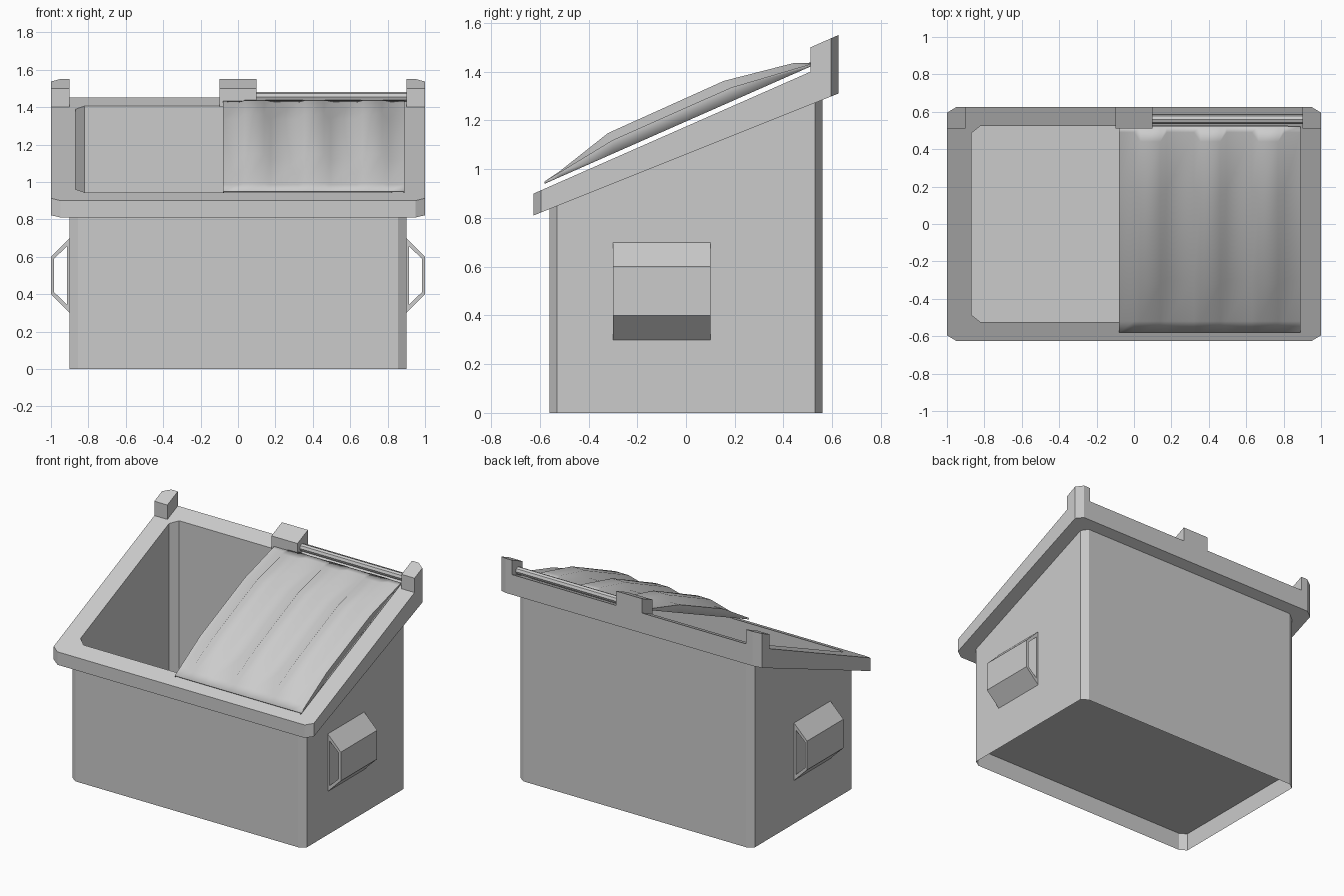
import bpy, bmesh, math

cube = bpy.data.objects.get("Cube")
if cube:
    bpy.data.objects.remove(cube, do_unlink=True)

# One plain grey for the whole model
grey = bpy.data.materials.new("plain_grey")
grey.use_nodes = True
grey.diffuse_color = (0.6, 0.6, 0.6, 1)
grey.node_tree.nodes["Principled BSDF"].inputs["Base Color"].default_value = (0.6, 0.6, 0.6, 1)


def make_object(name, bm, recalc=True):
    if recalc:
        bmesh.ops.recalc_face_normals(bm, faces=bm.faces)
    mesh = bpy.data.meshes.new(name)
    bm.to_mesh(mesh)
    bm.free()
    mesh.materials.append(grey)
    obj = bpy.data.objects.new(name, mesh)
    bpy.context.collection.objects.link(obj)
    return obj


def bridge(bm, a, b):
    n = len(a)
    for i in range(n):
        j = (i + 1) % n
        bm.faces.new((a[i], a[j], b[j], b[i]))


def rim_top(y):
    return 0.90 + (y + 0.625) * 0.44


def rim_bottom(y):
    return 0.81 + (y + 0.625) * 0.4


def ring(bm, hx, hy, cx, cy, height):
    """Rectangle outline with cut corners, following a height function."""
    pts = []
    for sx, sy in ((1, 1), (-1, 1), (-1, -1), (1, -1)):
        pair = [(sx * hx, sy * (hy - cy)), (sx * (hx - cx), sy * hy)]
        pts += pair if sx * sy > 0 else pair[::-1]
    return [bm.verts.new((x, y, height(y))) for x, y in pts]


# Container: recessed floor, walls, overhanging sloped rim and hollow inside
bm = bmesh.new()
body = (0.9, 0.56, 0.045, 0.03)
lip = (1.0, 0.625, 0.05, 0.03)
hole = (0.87, 0.525, 0.05, 0.04)
rings = [
    ring(bm, 0.895, 0.555, 0.045, 0.03, lambda y: 0.12),
    ring(bm, *body, lambda y: 0.0),
    ring(bm, *body, rim_bottom),
    ring(bm, *lip, rim_bottom),
    ring(bm, *lip, rim_top),
    ring(bm, *hole, rim_top),
    ring(bm, *hole, lambda y: 0.14),
]
for lower, upper in zip(rings, rings[1:]):
    bridge(bm, lower, upper)
bm.faces.new(rings[0])
bm.faces.new(rings[-1])
make_object("container", bm)


# Hinge posts on the back edge of the rim
def post(name, outline):
    bm = bmesh.new()
    low = [bm.verts.new((x, y, rim_top(y))) for x, y in outline]
    high = [bm.verts.new((x, y, rim_top(y) + 0.1)) for x, y in outline]
    bridge(bm, low, high)
    bm.faces.new(low)
    bm.faces.new(high)
    make_object(name, bm)


front, back = 0.51, 0.625
for side, s in (("left", 1), ("right", -1)):
    post(side + "_post", [(s * x, y) for x, y in (
        (0.9, front), (1, front), (1, 0.595), (0.95, back), (0.9, back))])
post("middle_post", [(-0.1, front), (0.1, front), (0.1, back), (-0.1, back)])

# Hinge bar between the middle and left posts
bpy.ops.mesh.primitive_cylinder_add(vertices=8, radius=0.025, depth=0.82,
                                    location=(0.5, 0.56, 1.455),
                                    rotation=(0, math.pi / 2, 0))
bar = bpy.context.object
bar.name = "hinge_bar"
bar.data.materials.append(grey)

# Hollow side handles
outer = [(0.9, 0.3), (1.0, 0.4), (1.0, 0.6), (0.9, 0.7)]
inner = [(0.915, 0.345), (0.983, 0.41), (0.983, 0.59), (0.915, 0.655)]
for side, s in (("left", 1), ("right", -1)):
    bm = bmesh.new()
    loops = [[bm.verts.new((s * x, y, z)) for x, z in shape]
             for shape, y in ((outer, -0.3), (outer, 0.1), (inner, 0.1), (inner, -0.3))]
    for i in range(4):
        bridge(bm, loops[i], loops[(i + 1) % 4])
    make_object(side + "_handle", bm)

# Domed lid with three raised ribs and thin side skirts
flat_rows = [(-0.58, 0.95), (-0.52, 0.986), (-0.3, 1.12),
             (0.185, 1.335), (0.49, 1.425), (0.52, 1.435)]
rib_rows = [(-0.58, 0.95), (-0.52, 0.99), (-0.32, 1.148),
            (0.155, 1.362), (0.44, 1.435), (0.52, 1.437)]
skirt_rows = [(y, 0.94 + (y + 0.58) * 0.441) for y, z in flat_rows]
x0, x1 = -0.08, 0.89
columns = [(x0, skirt_rows), (x0, flat_rows)]
for start in (0.0, 0.32, 0.63):
    columns += [(start, flat_rows), (start + 0.035, rib_rows),
                (start + 0.14, rib_rows), (start + 0.175, flat_rows)]
columns += [(x1, flat_rows), (x1, skirt_rows)]
bm = bmesh.new()
grid = [[bm.verts.new((x, y, z)) for y, z in rows] for x, rows in columns]
for a, b in zip(grid, grid[1:]):
    for i in range(len(a) - 1):
        bm.faces.new((a[i], b[i], b[i + 1], a[i + 1]))
lid = make_object("lid", bm, recalc=False)
bpy.ops.object.select_all(action="DESELECT")
lid.select_set(True)
bpy.context.view_layer.objects.active = lid
bpy.ops.object.shade_smooth_by_angle(angle=math.radians(50))
shell = lid.modifiers.new("thickness", "SOLIDIFY")
shell.thickness = 0.006
shell.offset = -1
